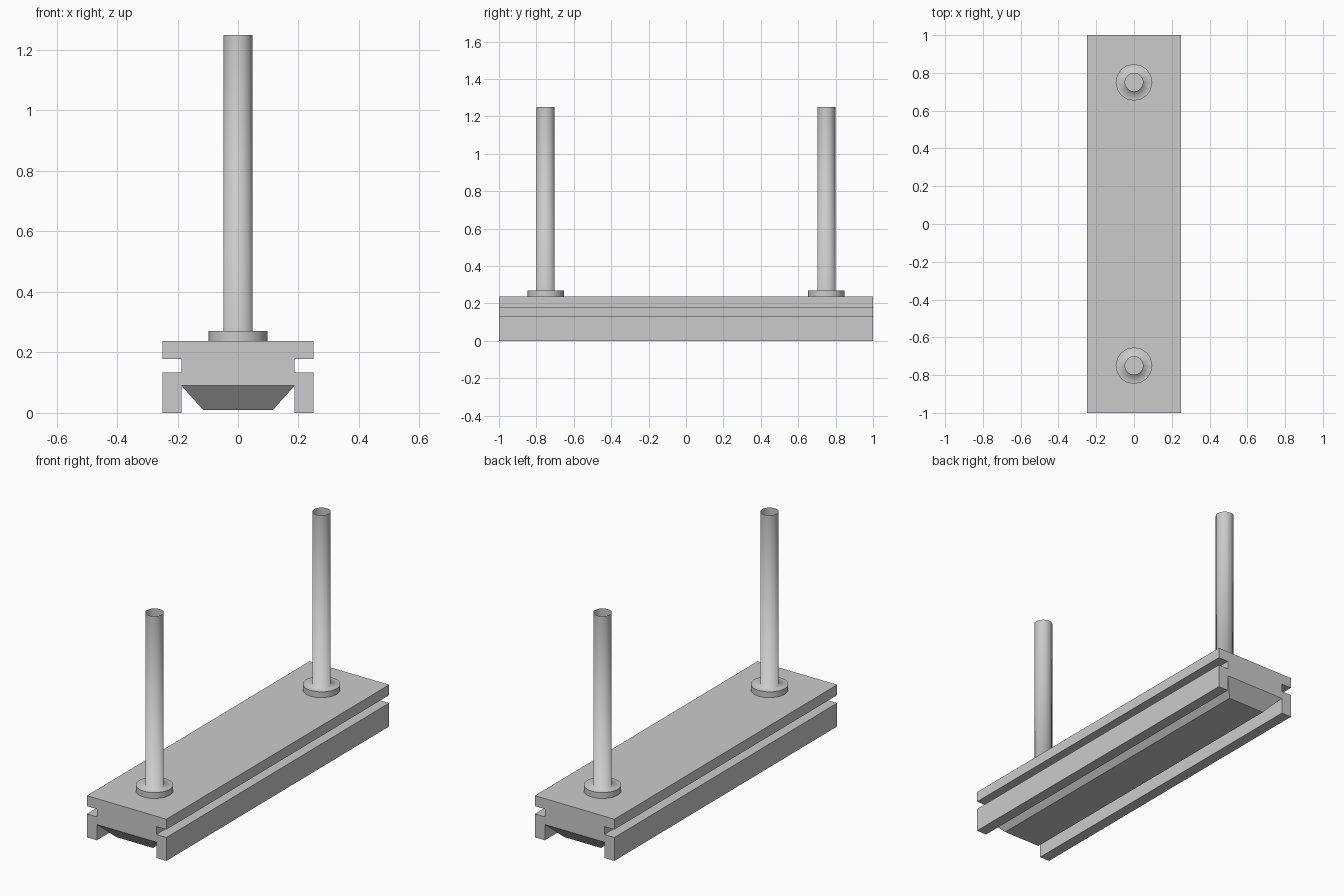
import bpy, bmesh, math

if "Cube" in bpy.data.objects:
    bpy.data.objects.remove(bpy.data.objects["Cube"])

W, NECK = 0.25, 0.1875                      # half widths of plate and neck
Z_TOP, Z_LIP, Z_GROOVE, Z_UNDER, Z_KEEL = 0.237, 0.178, 0.133, 0.09, 0.01


def finish(bm, name):
    me = bpy.data.meshes.new(name)
    bmesh.ops.recalc_face_normals(bm, faces=bm.faces)
    bm.to_mesh(me)
    bm.free()
    ob = bpy.data.objects.new(name, me)
    bpy.context.collection.objects.link(ob)
    return ob


# Grooved rail: mirrored half profile extruded along y
half = [(W, Z_TOP), (W, Z_LIP), (NECK, Z_LIP), (NECK, Z_GROOVE),
        (W, Z_GROOVE), (W, 0), (NECK, 0), (NECK, Z_UNDER)]
profile = half + [(-x, z) for x, z in reversed(half)]
bm = bmesh.new()
end = bm.faces.new([bm.verts.new((x, -1, z)) for x, z in profile])
ext = bmesh.ops.extrude_face_region(bm, geom=[end])
for v in ext["geom"]:
    if isinstance(v, bmesh.types.BMVert):
        v.co.y = 1
# extrude_face_region drops the first end, so close it again if needed
if not any(all(v.co.y < -0.99 for v in f.verts) for f in bm.faces):
    bm.faces.new([v for v in bm.verts if v.co.y < -0.99])
bmesh.ops.recalc_face_normals(bm, faces=bm.faces)

# Tapered keel drawn down from the underside, sloped on all four sides
under = next(f for f in bm.faces
             if all(abs(v.co.z - Z_UNDER) < 1e-4 for v in f.verts))
ext = bmesh.ops.extrude_discrete_faces(bm, faces=[under])
for v in ext["faces"][0].verts:
    v.co.x -= math.copysign(0.072, v.co.x)
    v.co.y -= math.copysign(0.072, v.co.y)
    v.co.z = Z_KEEL
finish(bm, "rail")


# Open tube posts with a collar at the base, turned from a profile
def post(name, y, sides=16):
    outline = [(0.097, Z_TOP), (0.097, 0.27), (0.048, 0.27), (0.048, 1.25)]
    bm = bmesh.new()
    rings = [[bm.verts.new((r * math.cos(2 * math.pi * i / sides),
                            r * math.sin(2 * math.pi * i / sides), z))
              for i in range(sides)] for r, z in outline]
    for k, (a, b) in enumerate(zip(rings, rings[1:])):
        for i in range(sides):
            j = (i + 1) % sides
            f = bm.faces.new((a[i], a[j], b[j], b[i]))
            f.smooth = True
    for e in bm.edges:                      # crisp collar rim
        if all(v in rings[1] for v in e.verts):
            e.smooth = False
    finish(bm, name).location.y = y


post("front_post", -0.75)
post("back_post", 0.75)
